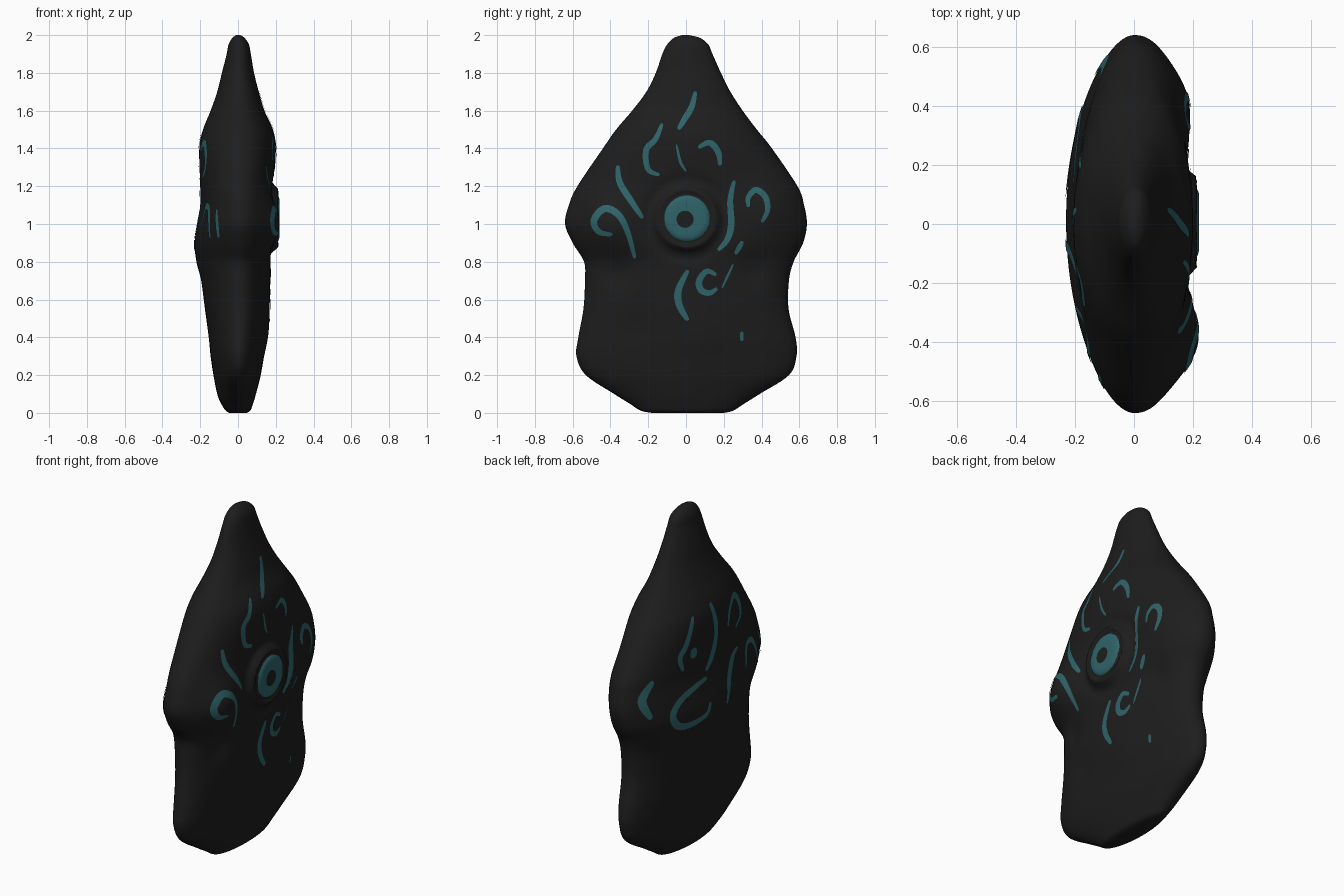
import bpy, bmesh, math
from mathutils import Vector
from mathutils.bvhtree import BVHTree

if "Cube" in bpy.data.objects:
    bpy.data.objects.remove(bpy.data.objects["Cube"])


def material(name, rgb):
    m = bpy.data.materials.new(name)
    m.diffuse_color = (*rgb, 1)
    m.use_nodes = True
    m.node_tree.nodes["Principled BSDF"].inputs["Base Color"].default_value = m.diffuse_color
    return m


stone = material("dark stone", (0.0125, 0.0125, 0.0125))
teal = material("teal glow", (0.028, 0.125, 0.14))

# outline rows: z, left edge y, right edge y, back x, front x
ROWS = [
    (0.0, -.18, .20, -.045, .045), (.012, -.24, .25, -.065, .065),
    (.05, -.30, .31, -.09, .08), (.1, -.38, .39, -.11, .095),
    (.2, -.53, .545, -.13, .12), (.3, -.58, .585, -.145, .135),
    (.4, -.57, .58, -.155, .15), (.55, -.543, .543, -.175, .165),
    (.7, -.535, .545, -.195, .17), (.8, -.54, .57, -.22, .175),
    (.9, -.60, .62, -.23, .19), (1.0, -.64, .64, -.215, .19),
    (1.1, -.62, .625, -.20, .19), (1.2, -.575, .59, -.20, .19),
    (1.4, -.44, .455, -.205, .20), (1.5, -.37, .375, -.185, .185),
    (1.6, -.285, .30, -.145, .14), (1.7, -.21, .235, -.11, .11),
    (1.8, -.16, .185, -.085, .085), (1.9, -.125, .14, -.06, .068),
    (1.95, -.10, .118, -.05, .058), (1.985, -.065, .075, -.03, .035),
    (2.0, -.02, .015, -.01, .012),
]


def spline(pts, per):
    """Smooth curve through the points."""
    out = []
    n = len(pts)
    for i in range(n - 1):
        p = [pts[max(i - 1, 0)], pts[i], pts[i + 1], pts[min(i + 2, n - 1)]]
        for k in range(per):
            t = k / per
            out.append([.5 * (2 * b + (c - a) * t + (2 * a - 5 * b + 4 * c - d) * t * t
                              + (3 * b - a - 3 * c + d) * t ** 3)
                        for a, b, c, d in zip(*p)])
    out.append(list(pts[-1]))
    return out


def smooth(a, b, v):
    t = min(max((v - a) / (b - a), 0), 1)
    return t * t * (3 - 2 * t)


# soft lumps on the carved face: y, z, radius, height
LUMPS = [(-.43, 1.0, .15, .085), (.45, 1.06, .15, .05),
         (-.36, .74, .08, -.025), (.36, .76, .08, -.02),
         (.10, .42, .13, .010), (-.27, .45, .10, -.012)]
EYE_Y, EYE_Z = 0.005, 1.03


def carve(x, y, z, s):
    for ly, lz, r, h in LUMPS:
        x += s * h * math.exp(-((y - ly) ** 2 + (z - lz) ** 2) / (r * r))
    # raised round eye socket with a domed iris
    r = math.hypot(y - EYE_Y, z - EYE_Z)
    f = 1 - smooth(.145, .185, r)
    x -= .012 * math.exp(-((r - .21) / .03) ** 2)
    disc = .217 - .018 * math.exp(-((r - .128) / .014) ** 2)
    return x + (disc - x) * f


# stone body
bm = bmesh.new()
SEG = 220
rings = []
for z, y0, y1, xb, xf in spline(ROWS, 9):
    ring = []
    for k in range(SEG):
        t = 2 * math.pi * k / SEG
        c, s = math.cos(t), math.sin(t)
        y = (y0 + y1) / 2 + (y1 - y0) / 2 * c
        x = carve(xf * s ** .85, y, z, s) if s > 0 else xb * abs(s) ** 1.1
        ring.append(bm.verts.new((x, y, z)))
    rings.append(ring)
for a, b in zip(rings, rings[1:]):
    for k in range(SEG):
        j = (k + 1) % SEG
        bm.faces.new((a[k], a[j], b[j], b[k]))
bm.faces.new(rings[0])
bm.faces.new(rings[-1])
bmesh.ops.recalc_face_normals(bm, faces=bm.faces)
bm.normal_update()
tree = BVHTree.FromBMesh(bm)


def finish(name, bm, mat):
    me = bpy.data.meshes.new(name)
    bm.to_mesh(me)
    bm.free()
    for p in me.polygons:
        p.use_smooth = True
    me.materials.append(mat)
    ob = bpy.data.objects.new(name, me)
    bpy.context.collection.objects.link(ob)
    return ob


finish("stone_body", bm, stone)


def on_stone(y, z, side, lift=.004):
    hit, nor, _, _ = tree.ray_cast(Vector((side, y, z)), Vector((-side, 0, 0)))
    return hit + nor * lift if hit else None


def add_grid(bm, grid, side):
    """Skin a grid of (y, z) points laid onto the stone."""
    vs = []
    for row in grid:
        pts = [on_stone(y, z, side) for y, z in row]
        vs.append([bm.verts.new(p) if p else None for p in pts])
    for a, b in zip(vs, vs[1:]):
        for k in range(len(a) - 1):
            q = (a[k], a[k + 1], b[k + 1], b[k])
            if all(q):
                f = bm.faces.new(q)
                f.normal_update()
                if f.normal.x * side < 0:
                    f.normal_flip()


def strokes(name, side, lines):
    bm = bmesh.new()
    for width, pts in lines:
        path = spline(pts, 8)
        n = len(path) - 1
        grid = []
        for i, (y, z) in enumerate(path):
            p, q = path[max(i - 1, 0)], path[min(i + 1, n)]
            dy, dz = q[0] - p[0], q[1] - p[1]
            m = math.hypot(dy, dz) or 1
            w = width / 2 * (.35 + .65 * math.sin(math.pi * i / n) ** .6 if 0 < i < n else .35)
            grid.append([(y - dz / m * w * u, z + dy / m * w * u) for u in (-1, -.5, 0, .5, 1)])
        add_grid(bm, grid, side)
    finish(name, bm, teal)


# painted swirls on the eye side: width, then (y, z) path
strokes("eye_side_swirls", 1, [
    (.038, [(-.39, .945), (-.46, .96), (-.485, 1.02), (-.43, 1.08), (-.36, 1.05), (-.31, .96), (-.27, .82)]),
    (.035, [(-.36, 1.31), (-.35, 1.22), (-.29, 1.12), (-.23, 1.03)]),
    (.032, [(-.125, 1.53), (-.16, 1.45), (-.21, 1.39), (-.2, 1.29), (-.14, 1.26)]),
    (.033, [(.05, 1.7), (.03, 1.62), (-.01, 1.55), (-.04, 1.5)]),
    (.015, [(-.05, 1.42), (-.03, 1.33), (0, 1.28)]),
    (.033, [(.065, 1.405), (.125, 1.43), (.17, 1.38), (.18, 1.31)]),
    (.034, [(.255, 1.23), (.235, 1.13), (.24, 1.0), (.22, .92), (.17, .86)]),
    (.032, [(.33, 1.09), (.33, 1.14), (.37, 1.18), (.42, 1.14), (.43, 1.07), (.40, 1.01)]),
    (.026, [(.30, .91), (.26, .84)]),
    (.013, [(.25, .79), (.19, .66)]),
    (.035, [(.16, .73), (.11, .75), (.07, .70), (.08, .65), (.125, .635), (.165, .66)]),
    (.038, [(.01, .755), (-.04, .65), (-.035, .57), (.01, .49)]),
    (.02, [(.295, .43), (.295, .38)]),
])

# painted swirls on the plain side
strokes("plain_side_swirls", -1, [
    (.042, [(.10, 1.06), (.20, 1.04), (.32, 1.0), (.38, .93), (.34, .86), (.25, .84), (.13, .86), (.10, .92)]),
    (.04, [(-.06, .85), (-.09, .98), (-.15, 1.08), (-.22, 1.12)]),
    (.038, [(-.28, .97), (-.32, 1.08), (-.38, 1.09), (-.43, 1.03), (-.46, .92)]),
    (.03, [(-.51, 1.08), (-.54, 1.0), (-.54, .93)]),
    (.042, [(-.11, 1.28), (-.13, 1.38), (-.19, 1.43), (-.25, 1.37), (-.26, 1.29), (-.19, 1.24)]),
    (.042, [(.05, 1.48), (.01, 1.29), (.05, 1.16), (.10, 1.10)]),
    (.036, [(.19, 1.45), (.25, 1.31), (.30, 1.24), (.28, 1.16)]),
    (.045, [(.48, 1.16), (.55, 1.06), (.51, .95)]),
    (.05, [(.20, 1.27), (.20, 1.21)]),
])

# teal iris ring around a dark pupil
bm = bmesh.new()
grid = []
for k in range(65):
    a = 2 * math.pi * k / 64
    grid.append([(EYE_Y - .01 * (1 - u) + (.045 + .073 * u) * math.cos(a),
                  EYE_Z - .005 * (1 - u) + (.045 + .073 * u) * math.sin(a))
                 for u in (0, .25, .5, .75, .9, 1)])
add_grid(bm, grid, 1)
bmesh.ops.remove_doubles(bm, verts=bm.verts, dist=1e-5)
finish("eye_iris", bm, teal)
